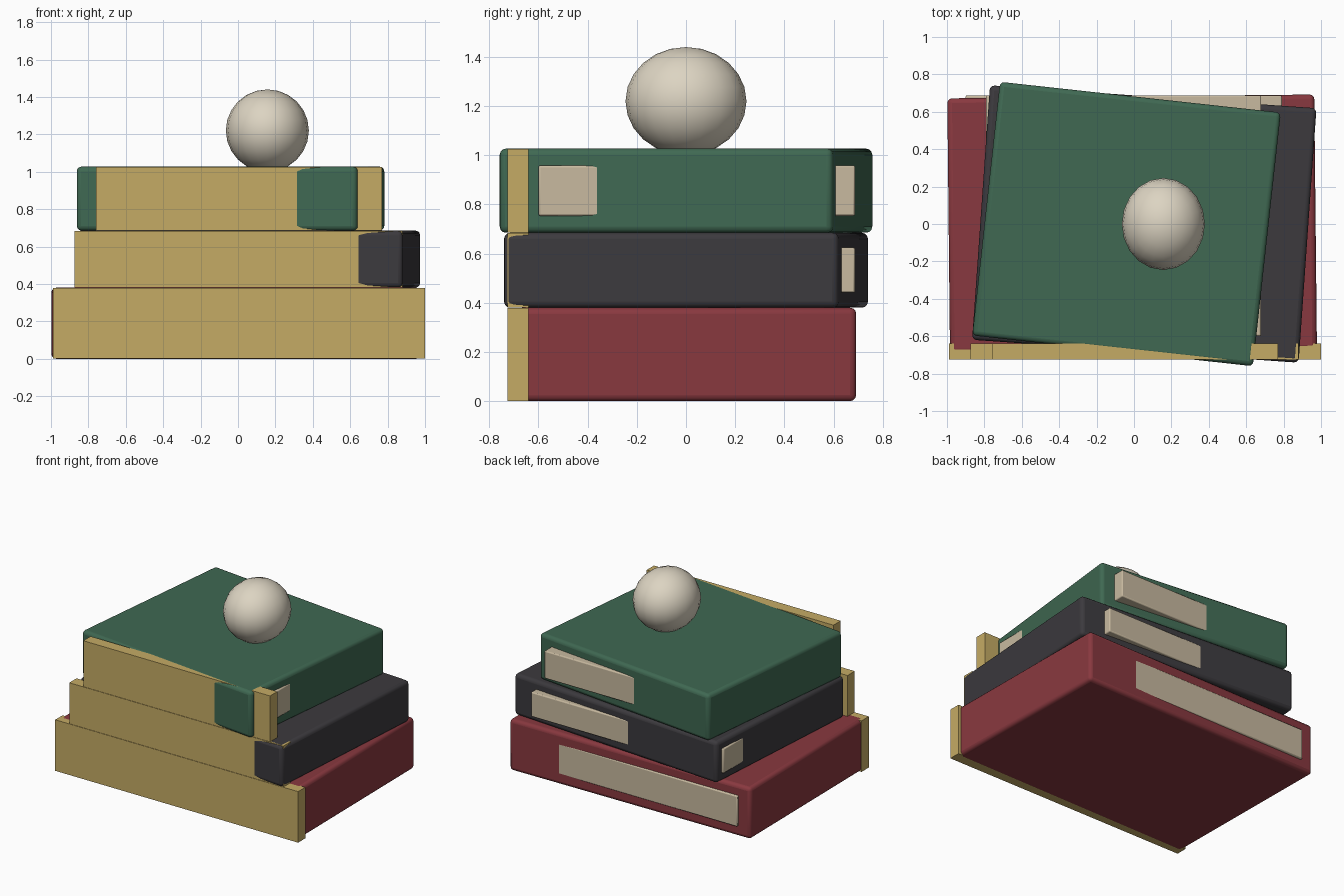
import bpy

if "Cube" in bpy.data.objects:
    bpy.data.objects.remove(bpy.data.objects["Cube"])


def material(name, rgb):
    m = bpy.data.materials.new(name)
    m.diffuse_color = (*rgb, 1)
    m.use_nodes = True
    m.node_tree.nodes["Principled BSDF"].inputs["Base Color"].default_value = m.diffuse_color
    return m


RED = material("red_cloth", (0.25, 0.04, 0.05))
BLACK = material("dark_cloth", (0.045, 0.042, 0.048))
GREEN = material("green_cloth", (0.05, 0.14, 0.085))
GOLD = material("gold", (0.56, 0.41, 0.13))
PAPER = material("paper", (0.58, 0.49, 0.35))
STONE = material("pale_stone", (0.72, 0.66, 0.54))


def box(name, lo, hi, mat, bevel=0, segments=3, turn=0):
    """Box between two corners, turned about its own vertical axis."""
    bpy.ops.mesh.primitive_cube_add(size=1, location=[(a + b) / 2 for a, b in zip(lo, hi)])
    ob = bpy.context.object
    ob.name = name
    ob.scale = [b - a for a, b in zip(lo, hi)]
    bpy.ops.object.transform_apply(location=False, rotation=False, scale=True)
    ob.rotation_euler.z = turn
    ob.data.materials.append(mat)
    if bevel:
        mod = ob.modifiers.new("rounded_edges", 'BEVEL')
        mod.width = bevel
        mod.segments = segments
        bpy.ops.object.shade_smooth_by_angle()
    return ob


def book(name, mat, cx, half_w, z0, z1, turn, spine_x, page_x):
    # Turned cover, with the spine and page block left square to the stack
    box(name + "_cover", (cx - half_w, -0.682, z0), (cx + half_w, 0.682, z1), mat, 0.025, 3, turn)
    box(name + "_spine", (spine_x[0], -0.725, z0 + 0.001), (spine_x[1], -0.64, z1 - 0.001), GOLD)
    mid, half_h = (z0 + z1) / 2, (z1 - z0) * 0.3
    box(name + "_pages", (page_x[0], -0.6, mid - half_h), (page_x[1], 0.688, mid + half_h),
        PAPER, 0.008, 2)


book("bottom_book", RED, -0.01, 0.981, 0, 0.38, 0.0105, (-0.99, 1.0), (-0.9, 0.89))
book("middle_book", BLACK, 0.055, 0.875, 0.38, 0.685, -0.07, (-0.875, 0.88), (-0.79, 0.79))
book("top_book", GREEN, -0.04, 0.755, 0.685, 1.027, -0.109, (-0.76, 0.77), (-0.68, 0.68))

# Slightly oval ball resting in the top cover
bpy.ops.mesh.primitive_uv_sphere_add(segments=20, ring_count=12, radius=1, location=(0.157, 0, 1.22))
ball = bpy.context.object
ball.name = "ball"
ball.scale = (0.222, 0.246, 0.22)
bpy.ops.object.transform_apply(location=False, rotation=False, scale=True)
ball.data.materials.append(STONE)
bpy.ops.object.shade_smooth_by_angle(angle=0.7)
